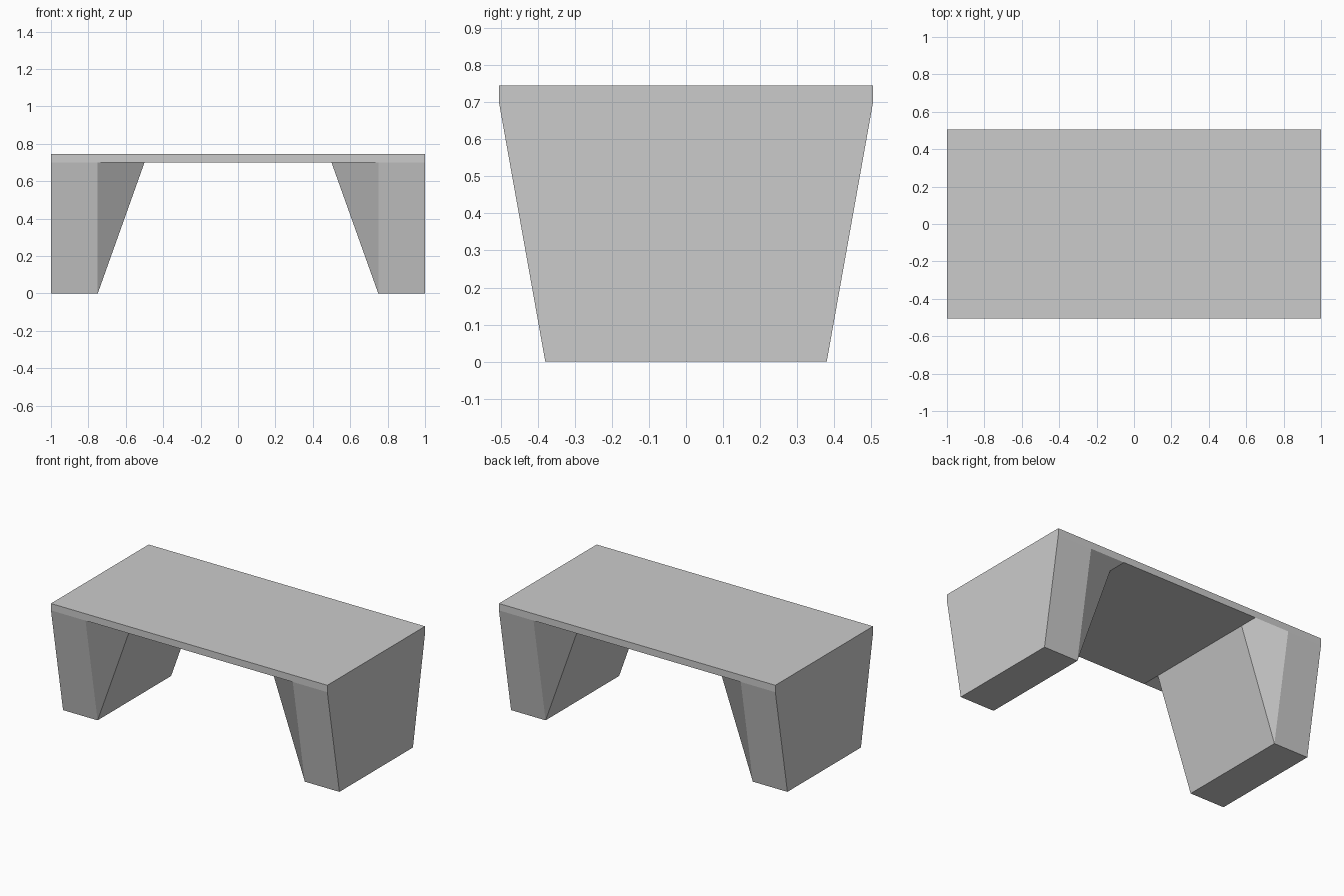
import bpy
import bmesh

if "Cube" in bpy.data.objects:
    bpy.data.objects.remove(bpy.data.objects["Cube"])

HEIGHT, UNDER = 0.745, 0.70
XS = [-1, -0.75, -0.5, 0.5, 0.75, 1]
YS = [-0.505, -0.38, 0.38, 0.505]

bm = bmesh.new()


def is_foot(x, y):
    return abs(x) >= 0.75 and abs(y) < 0.4


# Underside grid: the foot points are pulled down to the floor to form the legs
grid = [[bm.verts.new((x, y, 0 if is_foot(x, y) else UNDER)) for y in YS] for x in XS]
for i in range(len(XS) - 1):
    for j in range(len(YS) - 1):
        quad = [grid[i][j], grid[i][j + 1], grid[i + 1][j + 1], grid[i + 1][j]]
        low = [k for k, v in enumerate(quad) if v.co.z == 0]
        # Inner leg corners fold along the diagonal that lies in the underside
        if len(low) == 1 and low[0] % 2 == 0:
            quad = quad[1:] + quad[:1]
        bm.faces.new(quad)

# Flat top
top = [bm.verts.new((x, y, HEIGHT))
       for x, y in ((-1, YS[0]), (1, YS[0]), (1, YS[-1]), (-1, YS[-1]))]
bm.faces.new(top)

# Long edges of the top, then the flush end panels
front = [row[0] for row in grid]
back = [row[-1] for row in grid]
bm.faces.new(front + [top[1], top[0]])
bm.faces.new(back[::-1] + [top[3], top[2]])
bm.faces.new(grid[-1] + [top[2], top[1]])
bm.faces.new(grid[0][::-1] + [top[0], top[3]])

mesh = bpy.data.meshes.new("table")
bm.to_mesh(mesh)
bm.free()
bpy.context.collection.objects.link(bpy.data.objects.new("table", mesh))
